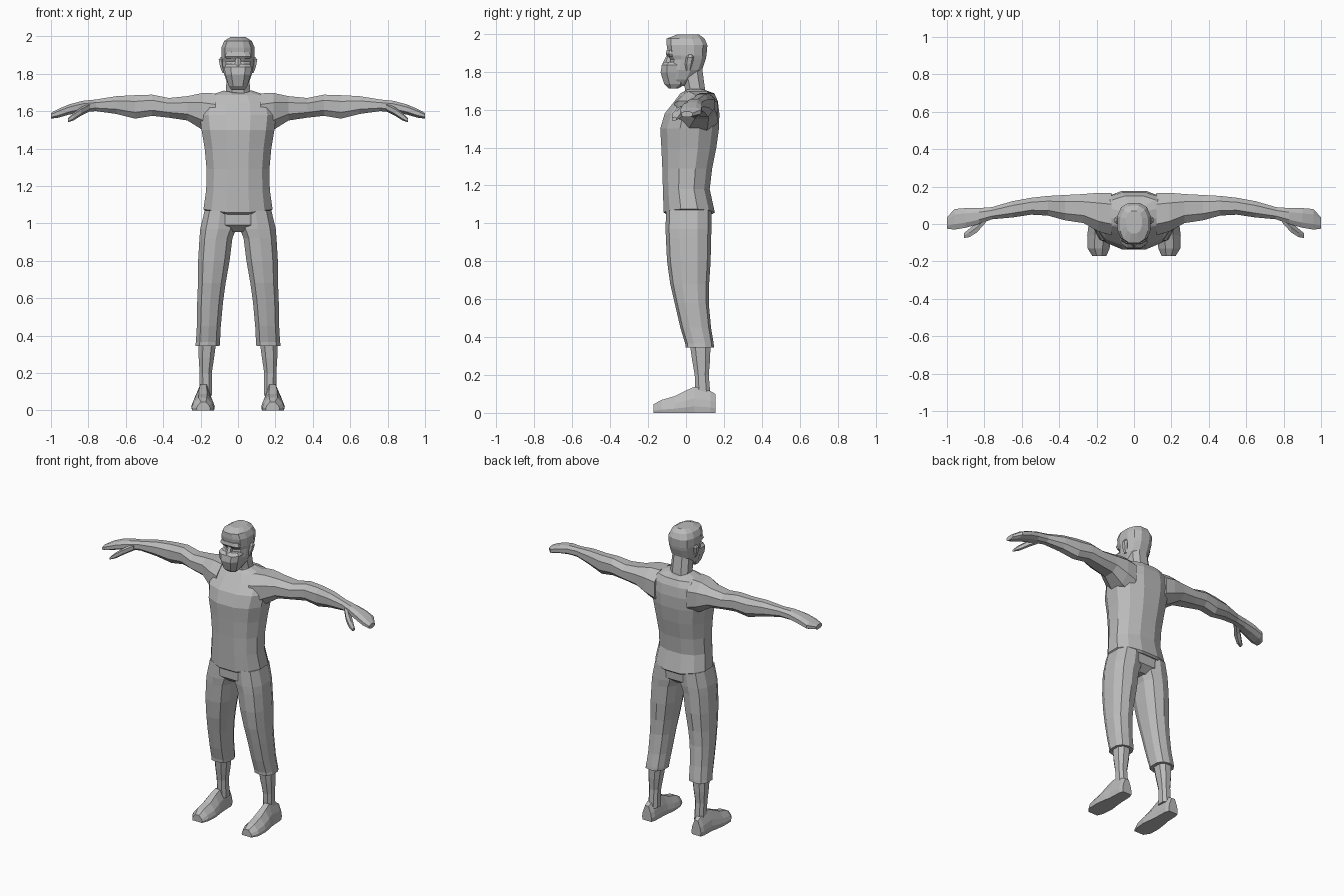
import bpy, bmesh, math
from mathutils import Vector

grey = bpy.data.materials.new("plain grey")
grey.diffuse_color = (0.5, 0.5, 0.5, 1)


def oval(n, p):
    """Unit rounded polygon; p < 1 makes it boxier."""
    pts = []
    for i in range(n):
        a = 2 * math.pi * (i + 0.5) / n
        c, s = math.cos(a), math.sin(a)
        pts.append((math.copysign(abs(c) ** p, c), math.copysign(abs(s) ** p, s)))
    m = max(abs(x) for x, _ in pts)
    k = max(abs(y) for _, y in pts)
    return [(x / m, y / k) for x, y in pts]


def loft(name, rings, mirror=False):
    """Skin a list of equal rings, cap both ends, optionally mirror across x."""
    bm = bmesh.new()
    vs = [[bm.verts.new(p) for p in r] for r in rings]
    n = len(rings[0])
    for a, b in zip(vs, vs[1:]):
        for i in range(n):
            j = (i + 1) % n
            bm.faces.new((a[i], a[j], b[j], b[i]))
    bm.faces.new(vs[0])
    bm.faces.new(vs[-1])
    bmesh.ops.recalc_face_normals(bm, faces=bm.faces)
    me = bpy.data.meshes.new(name)
    bm.to_mesh(me)
    bm.free()
    me.materials.append(grey)
    ob = bpy.data.objects.new(name, me)
    bpy.context.collection.objects.link(ob)
    if mirror:
        ob.modifiers.new("mirror", 'MIRROR')
    return ob


def zring(z, x0, x1, y0, y1, n=10, p=0.8, dip=0.0):
    """Level ring; dip lowers its front and back relative to its sides."""
    return [Vector(((x0 + x1) / 2 + u * (x1 - x0) / 2,
                    (y0 + y1) / 2 + v * (y1 - y0) / 2,
                    z - dip * (1 - abs(u)))) for u, v in oval(n, p)]


def xring(x, y0, y1, z0, z1, n=8, p=0.85):
    return [Vector((x, (y0 + y1) / 2 + u * (y1 - y0) / 2,
                    (z0 + z1) / 2 + v * (z1 - z0) / 2)) for u, v in oval(n, p)]


# Shirt body: height, half width, front, back, dip
shirt = [(1.065, .172, -.105, .14, .025), (1.075, .185, -.118, .152, .025),
         (1.18, .17, -.122, .125, 0), (1.29, .168, -.125, .138, 0),
         (1.40, .178, -.13, .16, 0), (1.50, .195, -.136, .174, 0),
         (1.58, .205, -.112, .176, 0), (1.645, .19, -.06, .168, 0),
         (1.685, .15, -.03, .15, .0), (1.71, .075, -.012, .112, .025)]
loft("shirt", [zring(z, -w, w, f, b, 12, .85, d) for z, w, f, b, d in shirt])

# Arms running out to a flat hand
arm = [(.12, -.06, .165, 1.47, 1.695), (.19, -.04, .167, 1.50, 1.697),
       (.27, .005, .16, 1.55, 1.68), (.37, .02, .155, 1.565, 1.67),
       (.46, .045, .15, 1.575, 1.688), (.55, .05, .14, 1.56, 1.685),
       (.65, .035, .122, 1.585, 1.68), (.76, .025, .09, 1.60, 1.662),
       (.83, .0, .085, 1.595, 1.655), (.90, -.02, .085, 1.582, 1.637),
       (.96, -.03, .08, 1.565, 1.612), (1.0, -.025, .035, 1.56, 1.59)]
loft("arm", [xring(*r) for r in arm], True)
thumb = [(.79, .01, .06, 1.60, 1.645), (.84, -.045, .01, 1.575, 1.62),
         (.88, -.07, -.025, 1.55, 1.59), (.91, -.075, -.05, 1.54, 1.56)]
loft("thumb", [xring(*r, 6) for r in thumb], True)

# Trousers: hips plus two cropped legs with a turned cuff
loft("hips", [zring(z, -w, w, f, b, 12, .8) for z, w, f, b in
              [(.955, .06, -.06, .08), (.99, .17, -.10, .125), (1.10, .17, -.10, .13)]])
leg = [(1.07, .01, .178, -.105, .135), (.97, .01, .202, -.108, .135),
       (.92, .03, .206, -.106, .132), (.80, .045, .213, -.10, .13),
       (.68, .066, .214, -.083, .122), (.58, .08, .218, -.06, .12),
       (.45, .092, .22, -.03, .132), (.365, .096, .225, -.004, .146),
       (.345, .098, .228, -.002, .148), (.345, .115, .21, .02, .13)]
loft("trouser_leg", [zring(*r) for r in leg], True)

# Bare shins
shin = [(.40, .112, .212, .015, .13), (.28, .128, .21, .032, .127),
        (.20, .14, .205, .046, .12), (.08, .138, .205, .05, .13)]
loft("shin", [zring(*r, 8) for r in shin], True)

# Shoes: y, inner x, outer x, top height
shoe = [(.155, .15, .22, .10), (.13, .14, .228, .115), (.045, .137, .232, .138),
        (.0, .132, .242, .118), (-.06, .124, .25, .088), (-.13, .13, .248, .068),
        (-.172, .148, .222, .045)]
loft("shoe", [[Vector((x0 + (x1 - x0) * u, y, h * v)) for u, v in
               [(.03, 0), (0, .25), (.08, .55), (.32, 1), (.68, 1), (.92, .55),
                (1, .25), (.97, 0)]] for y, x0, x1, h in shoe], True)

# Neck, slanting forward
loft("neck", [zring(z, -w, w, f, b, 8) for z, w, f, b in
              [(1.62, .075, .0, .11), (1.71, .064, -.005, .10), (1.82, .06, -.03, .085)]])

# Skull
skull = [(1.725, .038, -.075, .0), (1.76, .062, -.092, .045), (1.81, .078, -.094, .085),
         (1.865, .084, -.082, .104), (1.885, .088, -.094, .108), (1.94, .089, -.102, .113),
         (1.975, .074, -.102, .098), (1.995, .042, -.05, .07)]
loft("skull", [zring(z, -w, w, f, b, 12, .8) for z, w, f, b in skull])

# Face covering, brow and nose bridge
cover = [(1.712, .034, -.092, -.04), (1.735, .05, -.115, -.0), (1.795, .068, -.134, .0),
         (1.835, .074, -.128, -.01), (1.852, .06, -.11, -.03)]
loft("face_cover", [zring(z, -w, w, f, b, 8, .75) for z, w, f, b in cover])
loft("brow", [zring(z, -w, w, f, b, 8, .6) for z, w, f, b in
              [(1.88, .064, -.096, -.03), (1.893, .07, -.106, -.03), (1.915, .062, -.102, -.03)]])
loft("nose_bridge", [zring(z, -w, w, f, b, 6) for z, w, f, b in
                     [(1.84, .02, -.125, -.06), (1.89, .012, -.1, -.06)]])

# Ears
ear = [(1.805, .07, .084, .0, .025), (1.84, .072, .096, -.005, .035),
       (1.875, .075, .103, .0, .042), (1.89, .075, .092, .012, .035)]
loft("ear", [zring(*r, 6) for r in ear], True)
